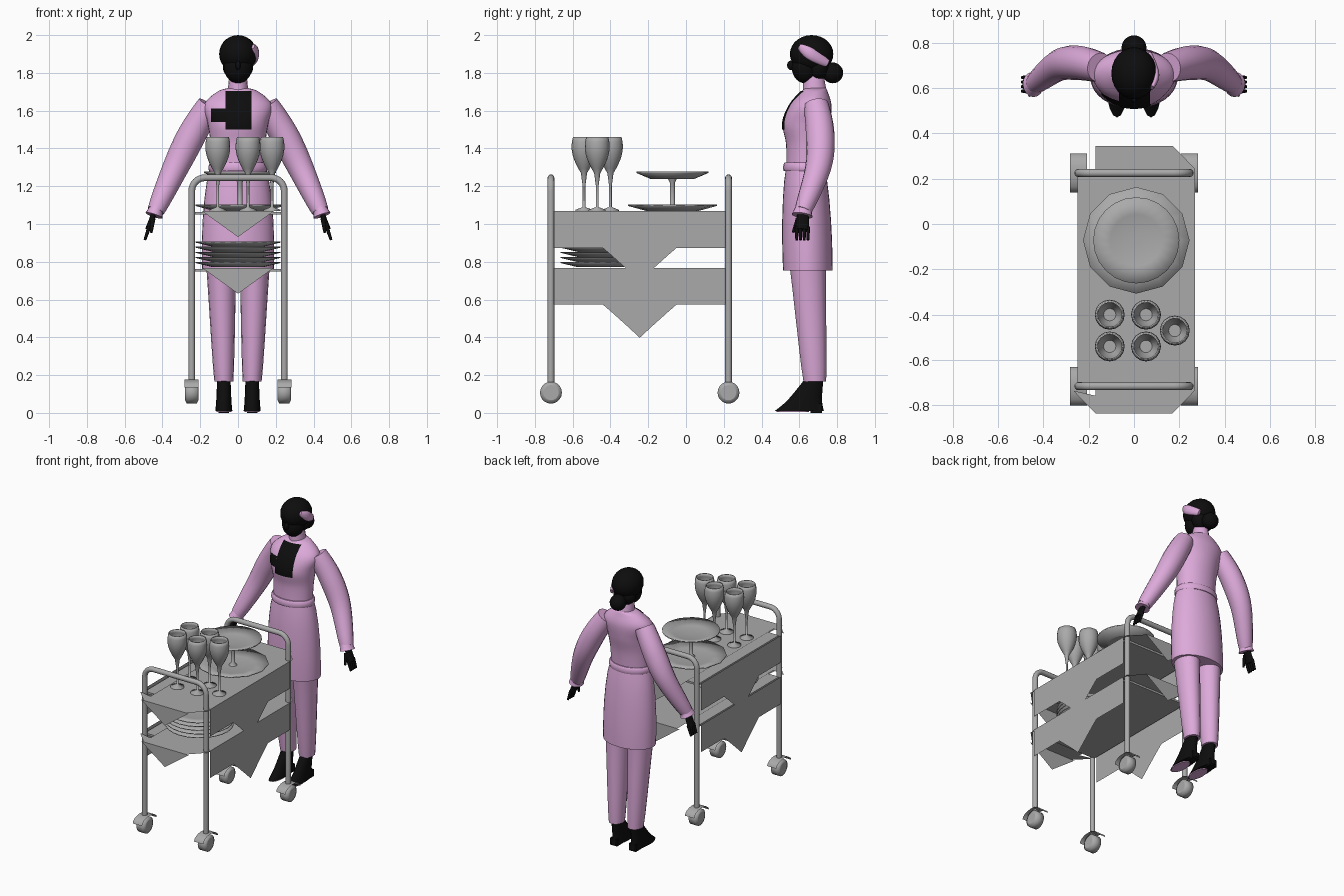
import bpy, bmesh, math
from mathutils import Vector

cube = bpy.data.objects.get("Cube")
if cube:
    bpy.data.objects.remove(cube, do_unlink=True)


def material(name, red, green, blue):
    mat = bpy.data.materials.new(name)
    mat.use_nodes = True
    mat.diffuse_color = (red, green, blue, 1)
    mat.node_tree.nodes["Principled BSDF"].inputs["Base Color"].default_value = mat.diffuse_color
    return mat


PINK = material("pink cloth", .72, .4, .7)
GREY = material("grey", .4, .4, .4)
BLACK = material("black", .004, .004, .004)
ACROSS, ALONG, UP = Vector((1, 0, 0)), Vector((0, 1, 0)), Vector((0, 0, 1))


def make(name, verts, faces, mat, smooth=True):
    mesh = bpy.data.meshes.new(name)
    mesh.from_pydata([tuple(v) for v in verts], [], faces)
    bm = bmesh.new()
    bm.from_mesh(mesh)
    bmesh.ops.recalc_face_normals(bm, faces=bm.faces)
    for face in bm.faces:
        face.smooth = smooth and len(face.verts) == 4
    bm.to_mesh(mesh)
    bm.free()
    mesh.materials.append(mat)
    ob = bpy.data.objects.new(name, mesh)
    bpy.context.collection.objects.link(ob)
    return ob


def sheet(name, corners, mat=GREY):
    return make(name, corners, [tuple(range(len(corners)))], mat, False)


def skin(name, rings, mat):
    """Join equal rings of points into a closed body."""
    n, count = len(rings[0]), len(rings)
    faces = [(r * n + i, r * n + (i + 1) % n, (r + 1) * n + (i + 1) % n, (r + 1) * n + i)
             for r in range(count - 1) for i in range(n)]
    faces += [tuple(range(n)), tuple(range((count - 1) * n, count * n))]
    return make(name, [v for ring in rings for v in ring], faces, mat)


def turns(sides):
    return [math.tau * k / sides for k in range(sides)]


def spline(points, steps=6):
    """Smooth curve through tuples of any length."""
    out, last = [], len(points) - 1
    for i in range(last):
        a, b, c, d = (Vector(points[max(0, min(last, i + k))]) for k in (-1, 0, 1, 2))
        for s in range(steps):
            t = s / steps
            ease = t * t * (3 - 2 * t)
            pull = (c - a) * t * (1 - t) ** 2 - (d - b) * t * t * (1 - t)
            out.append(tuple(b + (c - b) * ease + pull / 2))
    return out + [tuple(points[last])]


def taper(points, start, end, squash=1, bulge=0):
    """Sections along a path whose radius runs from start to end."""
    path = spline(points)
    sections = []
    for i, p in enumerate(path):
        t = i / (len(path) - 1)
        r = start + (end - start) * t + bulge * math.sin(math.pi * t)
        sections.append((*p, r, r * squash))
    return sections


def tube(name, sections, mat, ref=None, sides=16):
    """Sweep ellipses (x, y, z, ra, rb); they stay level unless ref is given."""
    rings, last = [], len(sections) - 1
    for i, (x, y, z, ra, rb) in enumerate(sections):
        u, v = ACROSS, ALONG
        if ref:
            t = Vector(sections[min(i + 1, last)][:3]) - Vector(sections[max(i - 1, 0)][:3])
            t.normalize()
            u = (ref - ref.dot(t) * t).normalized()
            v = t.cross(u)
        rings.append([Vector((x, y, z)) + u * ra * math.cos(a) + v * rb * math.sin(a) for a in turns(sides)])
    return skin(name, rings, mat)


def lathe(name, profile, x, y, sides=24):
    return tube(name, [(x, y, z, r, r) for r, z in profile], GREY, sides=sides)


def plate(name, x, y, z, radius, height, sides=24):
    foot, rise = radius * .6, height * .4
    lathe(name, [(foot, z), (radius, z + height * .8), (radius, z + height), (foot, z + rise), (.01, z + rise)],
          x, y, sides)


def primitive(name, add, where, scale, mat, **options):
    add(location=where, scale=scale, **options)
    ob = bpy.context.object
    ob.name = name
    ob.data.materials.append(mat)
    return ob


def box(name, where, size, mat):
    primitive(name, bpy.ops.mesh.primitive_cube_add, where, size, mat, size=1)


def ball(name, where, radii, mat):
    primitive(name, bpy.ops.mesh.primitive_uv_sphere_add, where, radii, mat, segments=24, ring_count=14)
    bpy.ops.object.shade_smooth()


# Trolley frames: two arched tubes on four casters
MID, HALF, LEG, BEND = -.245, .47, .245, .07
SIDES = (("left", 1), ("right", -1))
ENDS = (("back", 1), ("front", -1))
for end, e in ENDS:
    y = MID + e * HALF
    path = [(-LEG, y, .16)]
    for k in range(7):
        a = math.pi / 12 * k
        path.append((BEND * (1 - math.cos(a)) - LEG, y, 1.175 + BEND * math.sin(a)))
    path += [(-px, y, pz) for px, y, pz in reversed(path)]
    tube(end + "_frame", [(*p, .018, .018) for p in path], GREY, ALONG, 12)
    for side, s in SIDES:
        x = s * LEG
        rims = ((-.035, .04), (-.026, .058), (.026, .058), (.035, .04))
        tube(f"{end}_{side}_wheel", [(x + dx, y, .107, r, r) for dx, r in rims], GREY, UP, 20)
        # thin curved fender over the wheel
        arch = [(math.cos(a), math.sin(a)) for a in turns(16)[:9]]
        make(f"{end}_{side}_fender", [(x + w * .037, y + c * .085, .135 + h * .043) for c, h in arch for w in (-1, 1)],
             [(i, i + 1, i + 3, i + 2) for i in range(0, 16, 2)], GREY)

# Shelves with draped cloths
WIDE, LONG, NARROW, REACH = .268, .49, .17, .59
for tag, z in (("upper", 1.068), ("lower", .768)):
    box(tag + "_shelf", (0, MID, z - .012), (.5, .92, .014), GREY)
    rim = [(WIDE, -LONG), (WIDE, LONG), (NARROW, REACH), (-NARROW, REACH)]
    rim += [(-a, -b) for a, b in rim[1:]] + [(NARROW, -REACH)]
    rim.remove((-WIDE, -LONG))
    rim.insert(5, (-WIDE, -LONG))
    sheet(tag + "_cloth", [(a, MID + b, z) for a, b in rim])
    for side, s in SIDES:
        hang = .455
        sheet(f"{tag}_{side}_skirt", [(s * WIDE, MID + b, z - d) for b, d in
                                      ((-hang, 0), (hang, 0), (hang, .195), (-hang, .195))])
        # side point with gently curved edges
        edge = [k / 6 for k in range(-6, 7)]
        sheet(f"{tag}_{side}_cloth_point",
              [(s * (WIDE + .005), MID + k * hang, z - .37 * (1 - abs(k)) ** 1.15) for k in edge])
    for end, e in ENDS:
        y = MID + e * REACH
        sheet(f"{tag}_{end}_cloth_point", [(-.19, y, z), (.19, y, z), (0, y, z - .137)])

# Plate stack on the lower shelf
for i in range(5):
    plate(f"stacked_plate_{i + 1}", 0, -.44, .772 + i * .027, .225, .027)

# Two-tier serving stand
STAND = (.01, -.072)
plate("stand_lower_plate", *STAND, 1.07, .235, .032, 12)
lathe("stand_stem", [(.03, 1.08), (.014, 1.1), (.014, 1.22), (.03, 1.25)], *STAND, 12)
plate("stand_upper_plate", *STAND, 1.238, .19, .04)

# Wine glasses: foot and stem, then a rounded bowl open at the top
bowl = [(.066 * math.sin(math.pi * (.08 + .57 * t)), 1.27 + .19 * t) for t in (k / 8 for k in range(9))]
inside = [(r * .9, z) for r, z in reversed(bowl[1:])]
stem = [(.045, 1.07), (.045, 1.075), (.007, 1.09), (.007, 1.2)]
rows = [(x, y) for x in (-.107, .053) for y in (-.4, -.54)]
for i, (x, y) in enumerate(rows + [(.18, -.47)]):
    lathe(f"wine_glass_{i + 1}", stem + bowl + inside, x, y, 16)

# Head, hair bun and ribbon
ball("head", (0, .665, 1.9), (.1, .115, .1), BLACK)
ball("jaw", (0, .63, 1.83), (.075, .07, .085), BLACK)
ball("nose", (0, .555, 1.84), (.014, .02, .025), BLACK)
ball("hair_nape", (0, .7, 1.83), (.08, .06, .07), BLACK)
ball("hair_bun", (0, .777, 1.8), (.055, .055, .055), BLACK)
tube("hair_ribbon", taper([(.08, .6, 1.94), (.096, .66, 1.9), (.07, .75, 1.85)], .015, .02, .5, .015),
     PINK, UP, 10)

# Jacket, waistband and apron skirt
tube("neck", taper([(0, .685, 1.66), (0, .675, 1.79)], .06, .045, 1.15), PINK)
jacket = tube("jacket", spline([(0, .63, 1.28, .14, .1), (0, .635, 1.42, .145, .105), (0, .637, 1.53, .16, .125),
                                (0, .66, 1.63, .18, .11), (0, .68, 1.7, .11, .07), (0, .685, 1.72, .05, .056)]),
              PINK, sides=32)
tube("waistband", taper([(0, .63, 1.28), (0, .63, 1.325)], .152, .147, .74, .007), PINK, sides=24)
tube("apron_skirt", taper([(0, .632, 1.29), (0, .645, .755)], .15, .19, .69, .017), PINK, sides=32)


# Dark shirt panel and pocket, laid over the jacket
def chest_panel(name, left, right, low, high, n=12):
    verts = [(left + (right - left) * i / n, .3, low + (high - low) * j / n)
             for j in range(n + 1) for i in range(n + 1)]
    w = n + 1
    faces = [(j * w + i, j * w + i + 1, (j + 1) * w + i + 1, (j + 1) * w + i) for j in range(n) for i in range(n)]
    wrap = make(name, verts, faces, BLACK).modifiers.new("wrap", "SHRINKWRAP")
    wrap.target, wrap.wrap_method, wrap.use_project_y = jacket, "PROJECT", True
    wrap.wrap_mode, wrap.offset = "ABOVE_SURFACE", .005


chest_panel("shirt_front", -.065, .07, 1.5, 1.7)
chest_panel("chest_pocket", -.14, -.065, 1.54, 1.61)

# Limbs, mirrored
for side, s in SIDES:
    foot = s * .075
    tube(side + "_trouser_leg", taper([(s * .09, .64, .85), (foot, .682, .165)], .085, .05, 1.2), PINK)
    tube(side + "_shoe", spline([(foot, .6, .01, .045, .13), (foot, .63, .07, .04, .09),
                                 (foot, .683, .19, .035, .045)]), BLACK)
    tube(side + "_sole", [(foot, .565, z, .04, .085) for z in (.004, .013)], PINK)
    box(side + "_heel", (foot, .69, .025), (.055, .06, .05), BLACK)
    tube(side + "_sleeve", taper([(s * .15, .69, 1.63), (s * .24, .71, 1.48), (s * .33, .7, 1.3),
                                  (s * .435, .62, 1.07)], .065, .045, 1, .02), PINK, ALONG)
    tube(side + "_cuff", taper([(s * .43, .622, 1.09), (s * .445, .615, 1.045)], .04, .056, .85), PINK, ALONG)
    tube(side + "_palm", taper([(s * .44, .62, 1.07), (s * .475, .615, .97)], .028, .038, .45), BLACK, ALONG, 12)
    for i in range(4):
        y = .586 + i * .02
        tube(f"{side}_finger_{i + 1}", taper([(s * .47, y, .985), (s * .493, y, .915)], .011, .007),
             BLACK, ALONG, 8)
    tube(side + "_thumb", taper([(s * .45, .595, 1.03), (s * .46, .567, .955)], .014, .007), BLACK, ALONG, 8)
